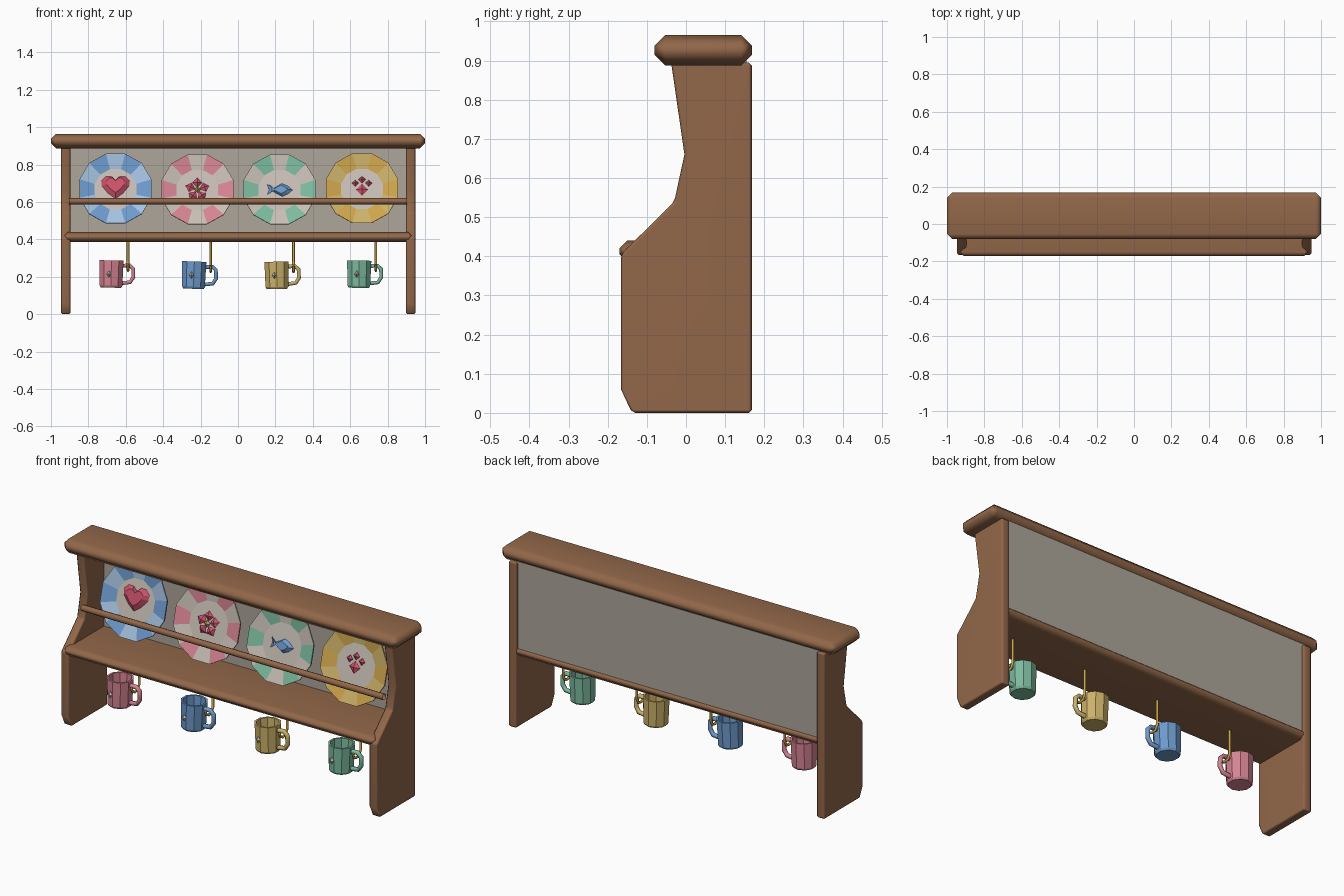
import bpy, bmesh, math
from mathutils import Matrix, Vector

if "Cube" in bpy.data.objects:
    bpy.data.objects.remove(bpy.data.objects["Cube"])


def material(name, r, g, b):
    m = bpy.data.materials.new(name)
    lin = [((c / 255 + 0.055) / 1.055) ** 2.4 for c in (r, g, b)]
    m.diffuse_color = (*lin, 1)
    m.use_nodes = True
    m.node_tree.nodes["Principled BSDF"].inputs["Base Color"].default_value = m.diffuse_color
    return m


WOOD = material("brown_wood", 146, 103, 73)
PANEL = material("warm_grey", 174, 166, 155)
CREAM = material("cream", 200, 191, 181)
BLUE = material("blue", 110, 155, 205)
SKY = material("light_blue", 165, 193, 224)
PINK = material("pink", 214, 132, 147)
GREEN = material("green", 124, 186, 158)
GOLD = material("gold", 205, 165, 75)
STRAW = material("straw", 204, 178, 105)
ROSE = material("rose", 205, 82, 108)


def finish(name, bm, mats, matrix=Matrix(), bevel=0.0):
    bmesh.ops.remove_doubles(bm, verts=bm.verts, dist=1e-5)
    bmesh.ops.recalc_face_normals(bm, faces=bm.faces)
    me = bpy.data.meshes.new(name)
    bm.to_mesh(me)
    bm.free()
    for m in mats:
        me.materials.append(m)
    ob = bpy.data.objects.new(name, me)
    bpy.context.collection.objects.link(ob)
    ob.matrix_world = matrix
    if bevel:
        mod = ob.modifiers.new("bevel", 'BEVEL')
        mod.width = bevel
        mod.segments = 1
        me.polygons.foreach_set("use_smooth", [True] * len(me.polygons))
        ob.modifiers.new("normals", 'WEIGHTED_NORMAL')
    return ob


def box(name, lo, hi, mat, bevel):
    lo, hi = Vector(lo), Vector(hi)
    bm = bmesh.new()
    bmesh.ops.create_cube(bm, size=1, matrix=Matrix.Translation((lo + hi) / 2) @ Matrix.Diagonal((*(hi - lo), 1)))
    return finish(name, bm, [mat], bevel=bevel)


def lathe(name, profile, n, mats, matrix, rule=lambda k, s: 0):
    """Spin (radius, height) points about local z; rule picks a colour per band and segment."""
    bm = bmesh.new()
    rings = []
    for r, h in profile:
        ang = [2 * math.pi * (i + 0.5) / n for i in range(n)]
        rings.append([bm.verts.new((r * math.cos(a), r * math.sin(a), h)) for a in ang])
    for k in range(len(rings) - 1):
        for s in range(n):
            t = (s + 1) % n
            f = bm.faces.new((rings[k][s], rings[k][t], rings[k + 1][t], rings[k + 1][s]))
            f.material_index = rule(k, s)
    return finish(name, bm, mats, matrix)


def plaque(name, pts, depth, mat, matrix):
    """Puffy outline: base outline, then a smaller one raised along local z."""
    bm = bmesh.new()
    c = sum((Vector(p) for p in pts), Vector((0, 0))) / len(pts)
    low = [bm.verts.new((x, y, 0)) for x, y in pts]
    top = [bm.verts.new((c.x + (x - c.x) * 0.65, c.y + (y - c.y) * 0.65, depth)) for x, y in pts]
    n = len(pts)
    for i in range(n):
        j = (i + 1) % n
        bm.faces.new((low[i], low[j], top[j], top[i]))
    bm.faces.new(top)
    bm.faces.new(low[::-1])
    return finish(name, bm, [mat], matrix)


def gem(name, size, mat, matrix):
    """Small faceted diamond."""
    sx, sy, sz = size
    return lathe(name, [(0, -1), (1, 0), (0, 1)], 4, [mat],
                 matrix @ Matrix.Diagonal((sx, sy, sz, 1)) @ Matrix.Rotation(math.pi / 4, 4, 'Z'))


def tube(name, pts, radius, mat, matrix=Matrix(), res=1, cap=True):
    cu = bpy.data.curves.new(name, 'CURVE')
    cu.dimensions = '3D'
    cu.bevel_depth = radius
    cu.bevel_resolution = res
    cu.use_fill_caps = cap
    sp = cu.splines.new('POLY')
    sp.points.add(len(pts) - 1)
    for p, q in zip(sp.points, pts):
        p.co = (*q, 1)
    cu.materials.append(mat)
    ob = bpy.data.objects.new(name, cu)
    bpy.context.collection.objects.link(ob)
    ob.matrix_world = matrix
    bpy.ops.object.select_all(action='DESELECT')
    ob.select_set(True)
    bpy.context.view_layer.objects.active = ob
    bpy.ops.object.convert(target='MESH')
    return ob


T = Matrix.Translation

# wooden frame
box("top_board", (-1, -0.08, 0.887), (1, 0.168, 0.965), WOOD, 0.027)
box("shelf", (-0.93, -0.17, 0.385), (0.93, 0.163, 0.44), WOOD, 0.02)
box("back_panel", (-0.91, 0.135, 0.42), (0.91, 0.155, 0.9), PANEL, 0)
tube("plate_rail", [(-0.903, -0.04, 0.604), (0.903, -0.04, 0.604)], 0.017, WOOD, res=2, cap=False)

# shaped side panels
SIDE = [(-0.138, 0), (-0.166, 0.06), (-0.166, 0.405), (-0.03, 0.54), (-0.004, 0.66),
        (-0.038, 0.895), (0.168, 0.895), (0.168, 0)]
for label, x in (("left", -0.946), ("right", 0.898)):
    bm = bmesh.new()
    f = bm.faces.new([bm.verts.new((x, y, z)) for y, z in SIDE])
    ext = bmesh.ops.extrude_face_region(bm, geom=[f])
    bmesh.ops.translate(bm, vec=(0.05, 0, 0), verts=[v for v in ext["geom"] if isinstance(v, bmesh.types.BMVert)])
    finish(label + "_side_panel", bm, [WOOD], bevel=0.008)

# leaning plates with alternating rim colours
PLATE = [(0, 0), (0.115, 0), (0.199, 0.018), (0.199, 0.01), (0.115, -0.01), (0, -0.01)]
frames = []
for i, (x, z, a, b) in enumerate([(-0.655, 0.668, BLUE, SKY), (-0.217, 0.664, PINK, CREAM),
                                  (0.222, 0.664, GREEN, CREAM), (0.663, 0.67, GOLD, STRAW)]):
    M = T((x, 0.06, z)) @ Matrix.Rotation(math.radians(75), 4, 'X')
    lathe(f"plate_{i + 1}", PLATE, 12, [CREAM, a, b], M,
          lambda k, s: 1 + (s + 1) % 2 if k in (1, 2, 3) else 0)
    frames.append(M @ T((0, 0, 0.001)))

# heart motif
half = [(0, 0.04), (0.022, 0.061), (0.052, 0.061), (0.077, 0.036), (0.073, 0.008), (0.04, -0.032), (0, -0.062)]
heart = half + [(-x, y) for x, y in half[-2:0:-1]]
plaque("heart_motif", heart, 0.018, ROSE, frames[0] @ T((0, 0.01, 0)))

# flower motif
for i in range(5):
    R = Matrix.Rotation(math.radians(90 + 72 * i), 4, 'Z')
    gem(f"flower_petal_{i + 1}", (0.032, 0.021, 0.013), ROSE, frames[1] @ R @ T((0.04, 0, 0.006)))
gem("flower_centre", (0.018, 0.018, 0.014), GOLD, frames[1] @ T((0, 0, 0.012)))

# fish motif
fish = [(0.07, 0), (0.045, 0.022), (0.012, 0.036), (-0.01, 0.022), (-0.038, 0.007), (-0.066, 0.03),
        (-0.056, 0), (-0.066, -0.026), (-0.038, -0.007), (-0.005, -0.025), (0.015, -0.036), (0.045, -0.022)]
plaque("fish_motif", fish, 0.015, BLUE, frames[2])
gem("fish_eye", (0.005, 0.005, 0.004), CREAM, frames[2] @ T((0.04, 0.006, 0.013)))

# paw motif
for i, (x, y, s) in enumerate([(0, -0.006, 0.034), (-0.036, 0.03, 0.019), (0, 0.05, 0.02), (0.036, 0.03, 0.019)]):
    gem(f"paw_pad_{i + 1}", (s, s * 0.95, 0.014), ROSE, frames[3] @ T((x, y, 0.006)))

# hanging mugs with hooks
MUG = [(0, -0.073), (0.057, -0.073), (0.064, -0.062), (0.068, 0.073), (0.058, 0.073), (0.053, -0.058), (0, -0.058)]
HANDLE = [(0.058, 0, 0.045), (0.098, 0, 0.048), (0.117, 0, 0.03), (0.119, 0, -0.015), (0.102, 0, -0.042), (0.056, 0, -0.048)]
for i, (x, z, mat, tilt) in enumerate([(-0.678, 0.215, PINK, 1), (-0.236, 0.209, BLUE, 2),
                                       (0.207, 0.208, STRAW, -1), (0.647, 0.214, GREEN, 1)]):
    n = i + 1
    M = T((x, -0.04, z)) @ Matrix.Rotation(math.radians(tilt), 4, 'Y')
    lathe(f"mug_{n}", MUG, 10, [mat], M)
    tube(f"mug_handle_{n}", HANDLE, 0.012, mat, M)
    gem(f"mug_diamond_{n}", (0.017, 0.009, 0.019), CREAM, M @ T((-0.012, -0.065, 0)))
    hx = x + 0.09
    tube(f"hook_{n}", [(hx, -0.005, 0.392), (hx, -0.005, z + 0.045), (hx, -0.018, z + 0.022),
                       (hx, -0.042, z + 0.018), (hx, -0.064, z + 0.028), (hx, -0.07, z + 0.05)], 0.007, GOLD)
